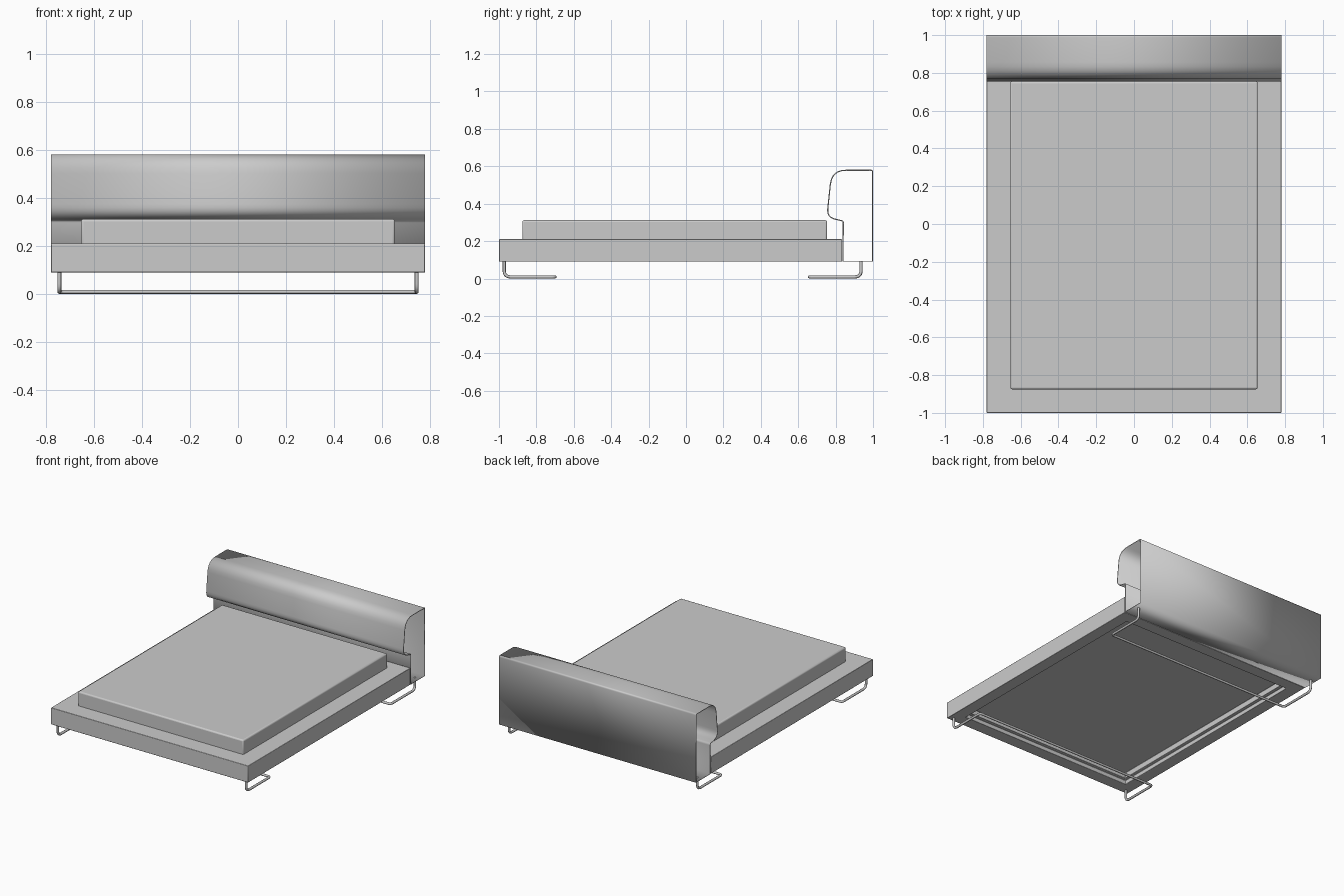
import bpy
import bmesh
from mathutils import Vector

cube = bpy.data.objects.get("Cube")
if cube:
    bpy.data.objects.remove(cube, do_unlink=True)

grey = bpy.data.materials.new("light_grey")
grey.use_nodes = True
grey.diffuse_color = (0.6, 0.6, 0.6, 1)
grey.node_tree.nodes["Principled BSDF"].inputs["Base Color"].default_value = (0.6, 0.6, 0.6, 1)


def add_object(name, bm):
    bmesh.ops.recalc_face_normals(bm, faces=bm.faces)
    mesh = bpy.data.meshes.new(name)
    bm.to_mesh(mesh)
    bm.free()
    obj = bpy.data.objects.new(name, mesh)
    bpy.context.collection.objects.link(obj)
    mesh.materials.append(grey)
    return obj


def smooth(obj):
    bpy.ops.object.select_all(action='DESELECT')
    obj.select_set(True)
    bpy.context.view_layer.objects.active = obj
    bpy.ops.object.shade_smooth_by_angle(angle=0.6)


def box(bm, low, high):
    low, high = Vector(low), Vector(high)
    verts = bmesh.ops.create_cube(bm, size=1)["verts"]
    for v in verts:
        v.co = (low + high) / 2 + v.co * (high - low)
    return verts


def bevel(obj, width, segments):
    mod = obj.modifiers.new("soft_edges", 'BEVEL')
    mod.width, mod.segments = width, segments
    smooth(obj)


def fillet(points, radii, steps=6):
    """Round the corners of a path; a zero radius leaves the point."""
    pts = [Vector(p) for p in points]
    out = []
    for i, (p, r) in enumerate(zip(pts, radii)):
        if not r:
            out.append(p)
            continue
        a = p + (pts[i - 1] - p).normalized() * r
        b = p + (pts[(i + 1) % len(pts)] - p).normalized() * r
        for k in range(steps + 1):
            t = k / steps
            out.append(a * (1 - t) ** 2 + p * 2 * t * (1 - t) + b * t ** 2)
    return out


# Bed frame: slab with a stepped recess in its underside
bm = bmesh.new()
box(bm, (-0.78, -1, 0.09), (0.78, 0.835, 0.21))
bm.faces.ensure_lookup_table()
under = min(bm.faces, key=lambda f: f.calc_center_median().z)
for inset, depth in ((0.125, 0.03), (0.03, 0.04)):
    bmesh.ops.inset_region(bm, faces=[under], thickness=inset)
    for v in bmesh.ops.extrude_discrete_faces(bm, faces=[under])["faces"][0].verts:
        v.co.z += depth
    under = max((f for f in bm.faces if f.normal.z < -0.9),
                key=lambda f: f.calc_center_median().z)
frame = add_object("bed_frame", bm)
bevel(frame, 0.003, 2)

# Mattress
bm = bmesh.new()
box(bm, (-0.655, -0.875, 0.2), (0.655, 0.755, 0.312))
bevel(add_object("mattress", bm), 0.01, 3)

# Headboard: hollow padded profile, open at both ends
outline = fillet(
    [(0.838, 0.09), (0.838, 0.305), (0.75, 0.325), (0.777, 0.582), (1, 0.582), (1, 0.09)],
    [0, 0.008, 0.05, 0.08, 0.012, 0])
bm = bmesh.new()
left, right = [[bm.verts.new((x, p.x, p.y)) for p in outline] for x in (0.78, -0.78)]
for i in range(len(outline)):
    j = (i + 1) % len(outline)
    bm.faces.new((left[i], left[j], right[j], right[i]))
headboard = add_object("headboard", bm)
shell = headboard.modifiers.new("panel_thickness", 'SOLIDIFY')
shell.thickness = 0.006
shell.offset = -1
smooth(headboard)

# Bent wire legs, each one continuous with its floor bar
for name, outer, inner in (("front_leg", -0.972, -0.7), ("rear_leg", 0.936, 0.66)):
    path = fillet(
        [(-0.745, outer, 0.095), (-0.745, outer, 0.0085), (-0.745, inner, 0.0085),
         (0.745, inner, 0.0085), (0.745, outer, 0.0085), (0.745, outer, 0.095)],
        [0, 0.035, 0.02, 0.02, 0.035, 0])
    curve = bpy.data.curves.new(name, 'CURVE')
    curve.dimensions = '3D'
    curve.bevel_depth = 0.0085
    curve.bevel_resolution = 2
    curve.use_fill_caps = True
    spline = curve.splines.new('POLY')
    spline.points.add(len(path) - 1)
    for point, co in zip(spline.points, path):
        point.co = (*co, 1)
    curve.materials.append(grey)
    bpy.context.collection.objects.link(bpy.data.objects.new(name, curve))
